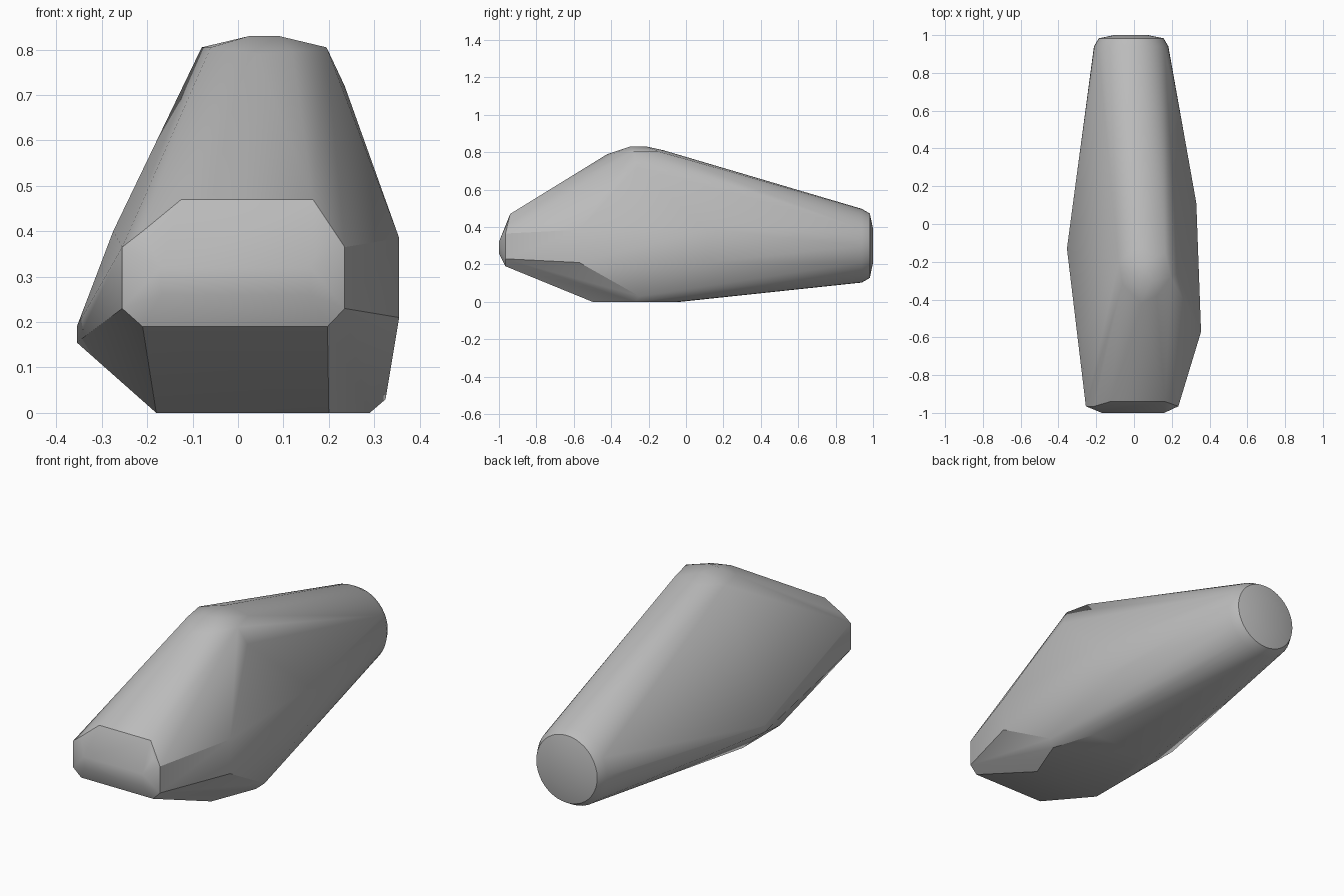
import bpy
import bmesh
import math
from mathutils import Vector

default_cube = bpy.data.objects.get("Cube")
if default_cube:
    bpy.data.objects.remove(default_cube, do_unlink=True)


def make_material(name, colour):
    material = bpy.data.materials.new(name)
    material.use_nodes = True
    material.diffuse_color = colour
    material.node_tree.nodes["Principled BSDF"].inputs["Base Color"].default_value = colour
    return material


def ring(centre_x, centre_z, y, radius, sides=40):
    """Circle of points facing along y."""
    points = []
    for step in range(sides):
        angle = math.tau * step / sides
        points.append((centre_x + radius * math.cos(angle), y,
                       centre_z + radius * math.sin(angle)))
    return points


def slab(y, x_values, z_values):
    """Rectangle of points facing along y."""
    return [(x, y, z) for x in x_values for z in z_values]


def build_hull(name, points, material, sharp_angle):
    """Wrap a faceted stone skin around the given corner points."""
    bm = bmesh.new()
    for point in points:
        bm.verts.new(Vector(point))
    result = bmesh.ops.convex_hull(bm, input=bm.verts[:])
    leftovers = {item for key in ("geom_interior", "geom_unused")
                 for item in result[key] if isinstance(item, bmesh.types.BMVert)}
    bmesh.ops.delete(bm, geom=list(leftovers), context="VERTS")
    bmesh.ops.dissolve_limit(bm, angle_limit=math.radians(1),
                             verts=bm.verts[:], edges=bm.edges[:])
    bmesh.ops.recalc_face_normals(bm, faces=bm.faces[:])
    mesh = bpy.data.meshes.new(name)
    bm.to_mesh(mesh)
    bm.free()
    mesh.materials.append(material)
    body = bpy.data.objects.new(name, mesh)
    bpy.context.collection.objects.link(body)
    bpy.ops.object.select_all(action="DESELECT")
    body.select_set(True)
    bpy.context.view_layer.objects.active = body
    bpy.ops.object.shade_smooth_by_angle(angle=math.radians(sharp_angle))
    return body


# Rounded back end: a tapering barrel closed by a shallow domed cap
back_end = (ring(-0.015, 0.3, 0.94, 0.197) + ring(-0.015, 0.3, 0.983, 0.172)
            + ring(-0.015, 0.3, 1, 0.09))

# Chamfered blunt nose
nose = (slab(-1, (-0.17, 0.16), (0.26, 0.32))
        + slab(-0.965, (-0.255, 0.235), (0.23, 0.365))
        + slab(-0.965, (-0.21, 0.197), (0.19, 0.4))
        + slab(-0.94, (-0.125, 0.165), (0.47,)))

# Soft peak on the top
peak = [(0.025, -0.3, 0.83), (0.09, -0.3, 0.83), (0.055, -0.21, 0.83),
        (-0.08, -0.2, 0.805), (-0.06, -0.32, 0.805),
        (0.04, -0.42, 0.79), (0.12, -0.38, 0.795),
        (0.195, -0.28, 0.805), (0.165, -0.15, 0.805), (0.02, -0.12, 0.81)]

# Flat diamond facet on the left flank
left_flank = (slab(-0.57, (0.355,), (0.21, 0.385))
              + slab(0.11, (0.33,), (0.21, 0.385))
              + [(0.235, -0.26, 0.72), (0.325, -0.25, 0.03)])

# Pointed right flank
right_flank = slab(-0.13, (-0.355,), (0.155, 0.19)) + [(-0.275, -0.6, 0.4)]

# Flat resting face
base = [(-0.18, -0.5, 0), (0.2, -0.5, 0), (0.29, -0.27, 0),
        (0.22, -0.05, 0), (-0.1, -0.03, 0), (-0.18, -0.2, 0)]

grey = make_material("stone grey", (0.5, 0.5, 0.5, 1))
build_hull("stone_body", back_end + nose + peak + left_flank + right_flank + base,
           grey, 30)
